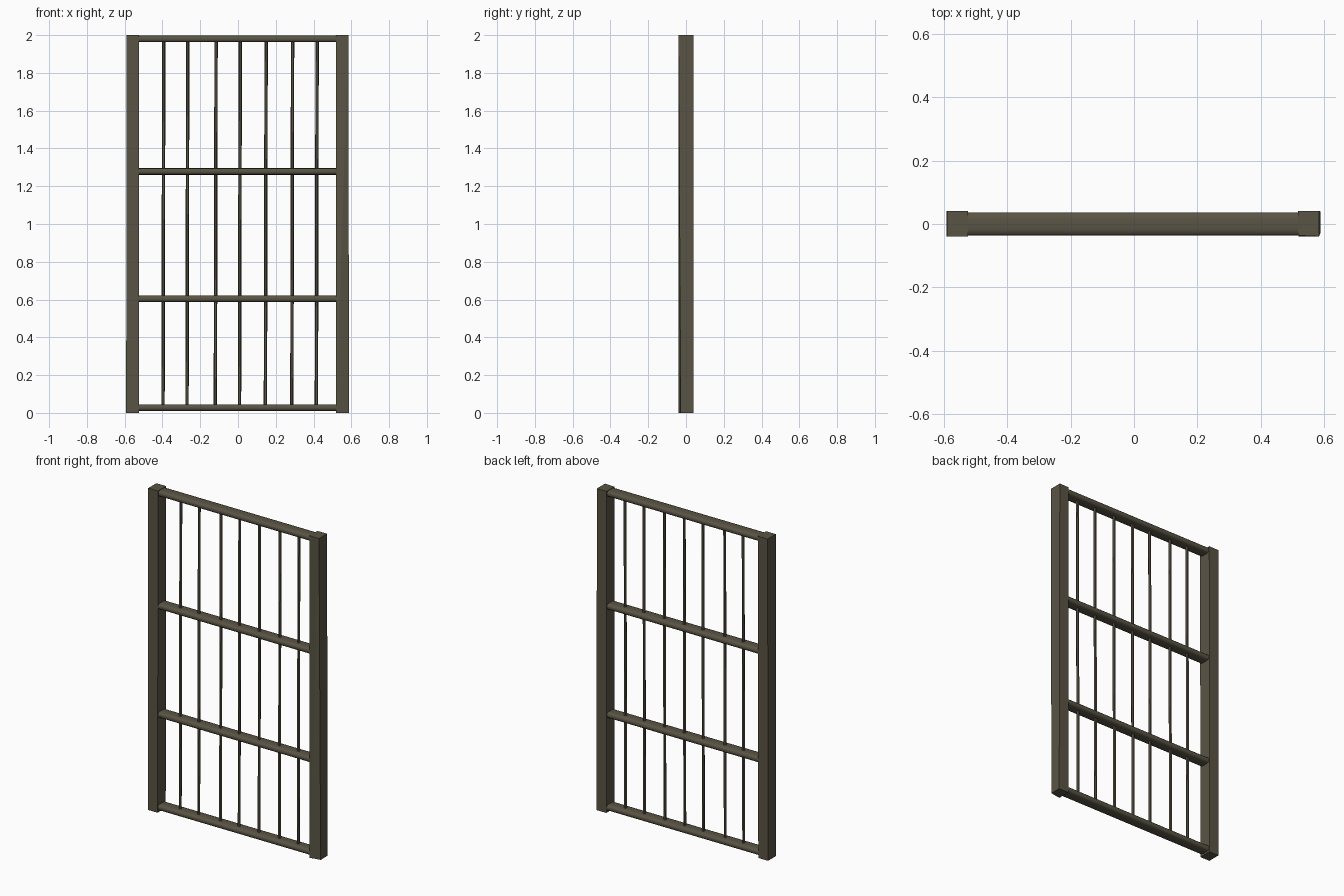
import bpy, bmesh, math
from mathutils import Vector

cube = bpy.data.objects.get("Cube")
if cube:
    bpy.data.objects.remove(cube, do_unlink=True)

iron = bpy.data.materials.new("dark_olive_iron")
iron.use_nodes = True
colour = (0.10, 0.088, 0.058, 1)
iron.diffuse_color = colour
iron.node_tree.nodes["Principled BSDF"].inputs["Base Color"].default_value = colour


def loft(name, rings, smooth=False):
    """Skin a closed solid through matching rings of points."""
    bm = bmesh.new()
    loops = [[bm.verts.new(p) for p in ring] for ring in rings]
    n = len(loops[0])
    for a, b in zip(loops, loops[1:]):
        for i in range(n):
            j = (i + 1) % n
            # diagonal runs from the lower left to the upper right corner
            bm.faces.new((a[i], a[j], b[j]))
            bm.faces.new((a[i], b[j], b[i]))
    bm.faces.new(loops[0])
    bm.faces.new(loops[-1])
    bmesh.ops.recalc_face_normals(bm, faces=bm.faces)
    mesh = bpy.data.meshes.new(name)
    bm.to_mesh(mesh)
    bm.free()
    mesh.materials.append(iron)
    obj = bpy.data.objects.new(name, mesh)
    bpy.context.collection.objects.link(obj)
    if smooth:
        bpy.ops.object.select_all(action='DESELECT')
        obj.select_set(True)
        bpy.context.view_layer.objects.active = obj
        bpy.ops.object.shade_smooth_by_angle(angle=math.radians(50))
    return obj


def box_ring(x0, x1, y0, y1, z):
    return [Vector(p) for p in ((x0, y0, z), (x1, y0, z), (x1, y1, z), (x0, y1, z))]


# Side posts, the left one slightly warped at its lower front corner
loft("right_post", [box_ring(-0.592, -0.525, -0.04, 0.04, 0),
                    box_ring(-0.59, -0.523, -0.039, 0.041, 2)])
foot = box_ring(0.52, 0.588, -0.04, 0.04, 0)
foot[1].y += 0.012
head = box_ring(0.518, 0.584, -0.036, 0.041, 2)
head[1].y -= 0.003
loft("left_post", [foot, head])

# Horizontal rails with a flattened, rounded section
rails = {"bottom_rail": 0.028, "lower_rail": 0.604,
         "upper_rail": 1.278, "top_rail": 1.98}
for name, z in rails.items():
    section = []
    for i in range(12):
        a = math.tau * (i + 0.5) / 12
        c, s = math.cos(a), math.sin(a)
        section.append((0.037 * math.copysign(abs(c) ** 0.6, c),
                        0.018 * math.copysign(abs(s) ** 0.6, s)))
    loft(name, [[(x, y, z + h) for y, h in section] for x in (-0.53, 0.53)], True)

# Thin upright bars, unevenly spaced by hand
for k, x in enumerate((-0.395, -0.268, -0.118, 0.01, 0.147, 0.287, 0.417)):
    rings = []
    for z, shift in ((0.012, -0.002), (1.98, 0.002)):
        rings.append([(x + shift + 0.009 * math.cos(math.tau * i / 6),
                       0.009 * math.sin(math.tau * i / 6), z) for i in range(6)])
    loft(f"bar_{k + 1}", rings, True)
